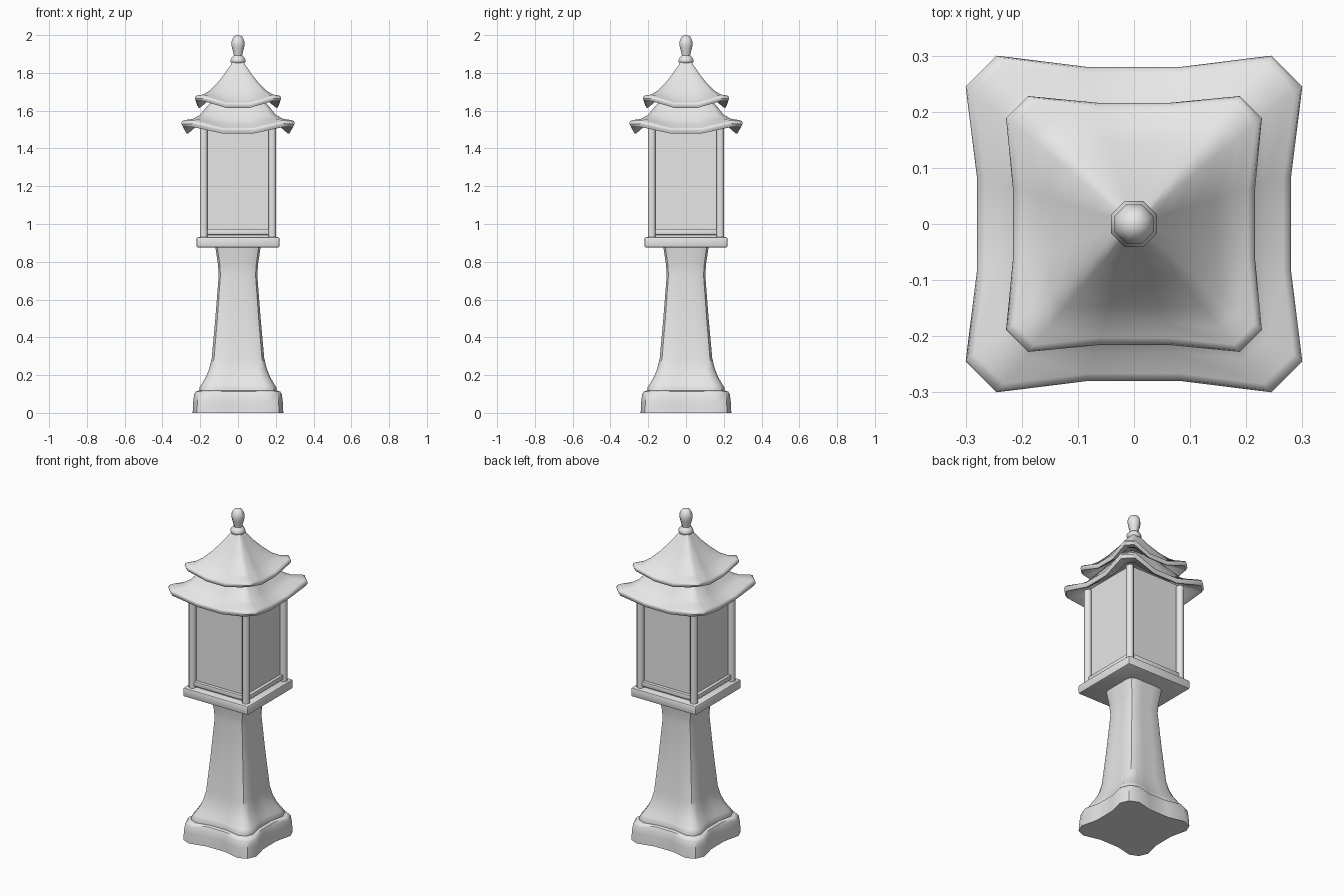
import bpy, bmesh, math

stone = bpy.data.materials.new("pale_grey")
stone.diffuse_color = (0.8, 0.8, 0.8, 1)


def finish(name, bm, angle=40):
    bmesh.ops.recalc_face_normals(bm, faces=bm.faces[:])
    me = bpy.data.meshes.new(name)
    bm.to_mesh(me)
    bm.free()
    me.materials.append(stone)
    me.shade_smooth()
    me.set_sharp_from_angle(angle=math.radians(angle))
    ob = bpy.data.objects.new(name, me)
    bpy.context.collection.objects.link(ob)
    return ob


def square_ring(r, mid, cut, z_corner, z_mid, round_corner=False):
    """Square outline with cut corners; side centres pulled in to 'mid'."""
    m = mid * 0.3
    side = [(r - cut, -r, z_corner)]
    side = [(-m, -mid, z_mid), (m, -mid, z_mid)] + side
    if round_corner:
        k = r - cut * 0.3
        side.append((k, -k, z_corner))
    side.append((r, -(r - cut), z_corner))
    pts = []
    for i in range(4):
        c, s = [(1, 0), (0, 1), (-1, 0), (0, -1)][i]
        pts += [(x * c - y * s, x * s + y * c, z) for x, y, z in side]
    return pts


def loft(name, rings, angle=40):
    bm = bmesh.new()
    rows = [[bm.verts.new(p) for p in ring] for ring in rings]
    n = len(rows[0])
    for a, b in zip(rows, rows[1:]):
        for i in range(n):
            j = (i + 1) % n
            bm.faces.new((a[i], a[j], b[j], b[i]))
    bm.faces.new(rows[0])
    bm.faces.new(rows[-1])
    return finish(name, bm, angle)


def lathe(name, profile, x=0, y=0, n=8):
    rings = [[(x + r * math.cos(math.tau * (i + .5) / n),
               y + r * math.sin(math.tau * (i + .5) / n), z)
              for i in range(n)] for r, z in profile]
    return loft(name, rings, 50)


def box(name, loc, size, bevel=0.0):
    bm = bmesh.new()
    bmesh.ops.create_cube(bm, size=1)
    for v in bm.verts:
        v.co = [v.co[i] * size[i] + loc[i] for i in range(3)]
    if bevel:
        bmesh.ops.bevel(bm, geom=bm.edges[:], offset=bevel, segments=2,
                        profile=0.5, affect='EDGES')
    return finish(name, bm)


# Foot block with gently hollowed sides
loft("foot_block", [square_ring(r, r * f, 0.075, z, z, True) for r, f, z in [
    (0.24, 0.9, 0), (0.237, 0.9, 0.06), (0.232, 0.9, 0.1),
    (0.224, 0.9, 0.113), (0.205, 0.9, 0.118)]])

# Flared pedestal
loft("pedestal", [square_ring(r, r * f, r * 0.3, z, z, True) for r, f, z in [
    (0.203, 0.91, 0.11), (0.203, 0.91, 0.135), (0.192, 0.92, 0.153),
    (0.17, 0.93, 0.19), (0.152, 0.95, 0.235), (0.139, 0.97, 0.29),
    (0.12, 1, 0.5), (0.102, 1, 0.73), (0.106, 1, 0.785), (0.12, 1, 0.88)]])

# Lantern platform and body
box("platform", (0, 0, 0.903), (0.44, 0.44, 0.055), 0.009)
box("lantern_panels", (0, 0, 1.235), (0.346, 0.346, 0.61))

# Corner posts
for sx in (-1, 1):
    for sy in (-1, 1):
        lathe("corner_post", [(0.0225, 0.925), (0.0225, 1.53)],
              sx * 0.181, sy * 0.181)

# Bottom rails between the posts
for s in (-1, 1):
    box("bottom_rail", (0, s * 0.179, 0.957), (0.34, 0.026, 0.028), 0.003)
    box("bottom_rail", (s * 0.179, 0, 0.957), (0.026, 0.34, 0.028), 0.003)

# Lower roof: curved top, rolled lip, hollow underside
# columns: corner half width, side half width, corner cut, corner z, side z
lower = [(0.10, 0.10, 0.012, 1.70, 1.70), (0.135, 0.135, 0.018, 1.655, 1.645),
         (0.165, 0.162, 0.025, 1.622, 1.607), (0.20, 0.195, 0.034, 1.578, 1.56),
         (0.24, 0.23, 0.043, 1.556, 1.528), (0.285, 0.266, 0.053, 1.550, 1.511),
         (0.297, 0.277, 0.055, 1.543, 1.506), (0.30, 0.28, 0.055, 1.530, 1.496),
         (0.291, 0.272, 0.053, 1.513, 1.479), (0.283, 0.264, 0.052, 1.513, 1.479),
         (0.24, 0.23, 0.043, 1.532, 1.508), (0.19, 0.185, 0.03, 1.555, 1.537),
         (0.16, 0.158, 0.025, 1.585, 1.575)]
loft("lower_roof", [square_ring(*p) for p in lower], 50)

# Upper roof
upper = [(0.02, 0.02, 0.004, 1.872, 1.872), (0.035, 0.035, 0.006, 1.848, 1.848),
         (0.07, 0.07, 0.012, 1.796, 1.793), (0.11, 0.109, 0.018, 1.746, 1.74),
         (0.15, 0.146, 0.025, 1.706, 1.694), (0.185, 0.176, 0.031, 1.685, 1.662),
         (0.215, 0.203, 0.037, 1.681, 1.645), (0.225, 0.213, 0.039, 1.676, 1.64),
         (0.228, 0.216, 0.039, 1.664, 1.629), (0.220, 0.208, 0.038, 1.650, 1.615),
         (0.213, 0.202, 0.037, 1.650, 1.615), (0.18, 0.173, 0.03, 1.662, 1.638),
         (0.14, 0.137, 0.023, 1.688, 1.675), (0.10, 0.10, 0.016, 1.72, 1.715)]
loft("upper_roof", [square_ring(*p) for p in upper], 50)

# Finial with collar and bud
lathe("finial", [(0.03, 1.848), (0.042, 1.857), (0.044, 1.867), (0.036, 1.882),
                 (0.024, 1.892), (0.026, 1.905), (0.034, 1.93), (0.038, 1.952),
                 (0.035, 1.974), (0.024, 1.992), (0.01, 1.999), (0.001, 2.0)])
